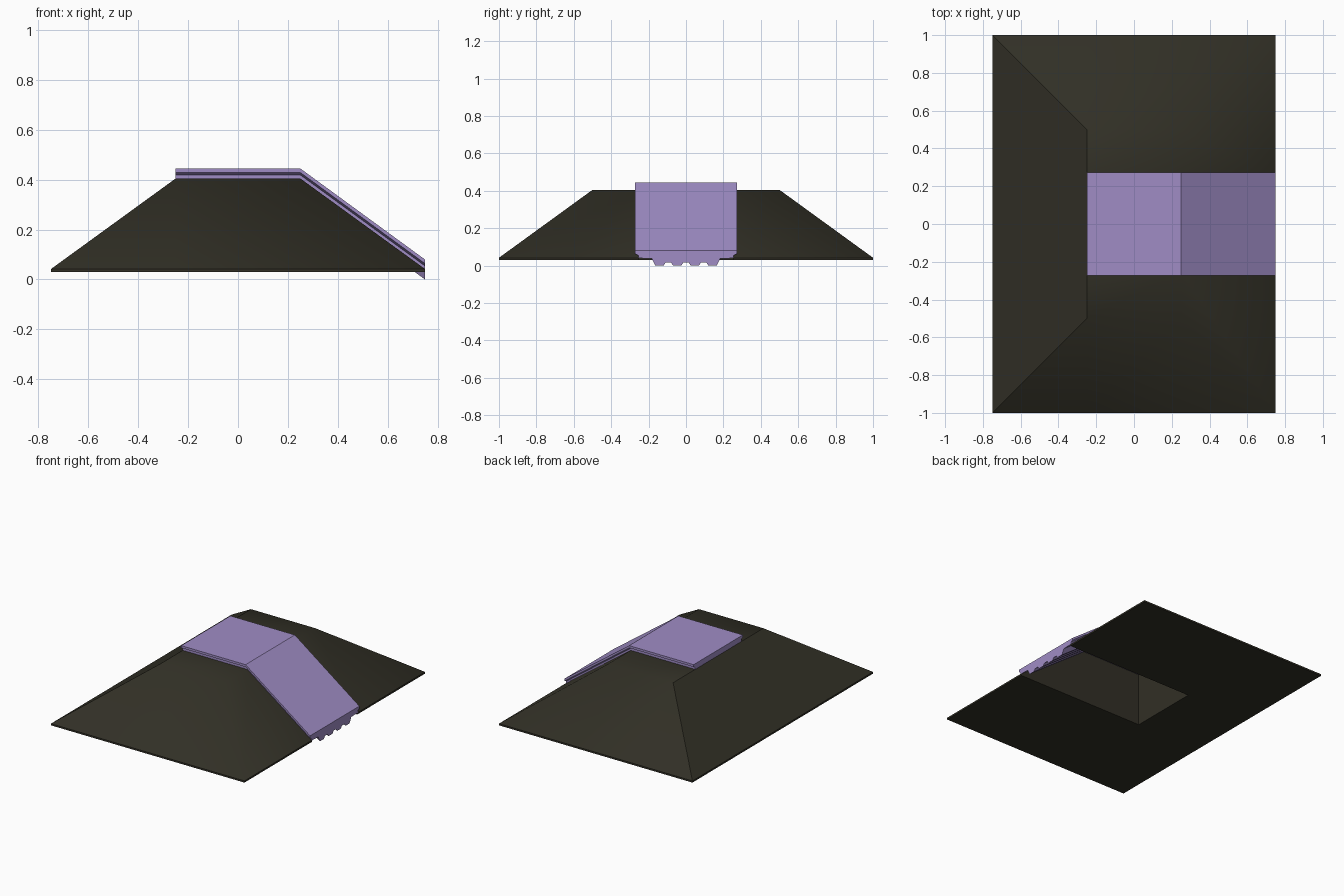
import bpy, bmesh, math
from mathutils import Vector

if "Cube" in bpy.data.objects:
    bpy.data.objects.remove(bpy.data.objects["Cube"], do_unlink=True)


def material(name, color):
    mat = bpy.data.materials.new(name)
    mat.use_nodes = True
    mat.diffuse_color = color
    mat.node_tree.nodes["Principled BSDF"].inputs["Base Color"].default_value = color
    return mat


def finish(name, bm, mat):
    bmesh.ops.recalc_face_normals(bm, faces=bm.faces)
    mesh = bpy.data.meshes.new(name)
    bm.to_mesh(mesh)
    bm.free()
    mesh.materials.append(mat)
    obj = bpy.data.objects.new(name, mesh)
    bpy.context.collection.objects.link(obj)
    return obj


def loft(bm, rings):
    """Join successive closed rings of points and cap both ends."""
    rows = [[bm.verts.new(p) for p in ring] for ring in rings]
    n = len(rows[0])
    for a, b in zip(rows, rows[1:]):
        for i in range(n):
            j = (i + 1) % n
            bm.faces.new((a[i], a[j], b[j], b[i]))
    bm.faces.new(rows[0])
    bm.faces.new(rows[-1])


olive = material("dark olive", (0.031, 0.029, 0.019, 1))
purple = material("soft purple", (0.35, 0.265, 0.56, 1))

# Sloped mound with a thin upright rim
W = 0.25  # half width of the channel
bm = bmesh.new()
loft(bm, [[(x * sx, y * sy, z) for sx, sy in ((-1, -1), (1, -1), (1, 1), (-1, 1))]
          for x, y, z in ((0.75, 1, 0.03), (0.75, 1, 0.042), (0.25, 0.5, 0.405))])

# Channel cut through the mound, open at the ramp end
for co, no in (((0, W, 0), (0, 1, 0)), ((0, -W, 0), (0, 1, 0)), ((-W, 0, 0), (1, 0, 0))):
    bmesh.ops.bisect_plane(bm, geom=bm.verts[:] + bm.edges[:] + bm.faces[:],
                           plane_co=co, plane_no=no, dist=1e-5)
inside = [f for f in bm.faces
          if abs(f.calc_center_median().y) < W - 0.01 and f.calc_center_median().x > -W + 0.01]
bmesh.ops.delete(bm, geom=inside, context='FACES')


def wall(test, axis):
    verts = [v for v in bm.verts if test(v.co)]
    mid = sum((v.co for v in verts), Vector()) / len(verts)
    verts.sort(key=lambda v: math.atan2(v.co.z - mid.z, v.co[axis] - mid[axis]))
    bm.faces.new(verts)


for side in (W, -W):
    wall(lambda c: abs(c.y - side) < 1e-4 and c.x > -W - 1e-4, 0)
wall(lambda c: abs(c.x + W) < 1e-4 and abs(c.y) < W + 1e-4, 1)

# Soft shading across the slopes, crisp at the left slope, rim and channel
bmesh.ops.recalc_face_normals(bm, faces=bm.faces)
for f in bm.faces:
    f.smooth = True
for e in bm.edges:
    steep = e.calc_face_angle(0) > math.radians(52)
    rim = any(abs(f.normal.z) < 0.1 for f in e.link_faces)
    left = any(f.normal.x < -0.3 for f in e.link_faces) and e.calc_face_angle(0) > 0.1
    e.smooth = not (steep or rim or left)
finish("mound", bm, olive)

# Half section of the cover: flat plate, bevelled lip, ribbed underside
half = [(0.273, 0), (0.273, -0.016), (0.255, -0.026), (0.255, -0.04),
        (0.183, -0.042), (0.165, -0.078)]
for centre in (0.142, 0.047):
    half += [(centre + 0.022, -0.08), (centre - 0.022, -0.08),
             (centre - 0.033, -0.063)]
    if centre > 0.1:
        half.append((centre - 0.062, -0.063))
half = [p for p in half if p != (0.165, -0.078)]
section = half + [(-y, z) for y, z in reversed(half)]

# Cover running over the flat top and down the ramp
bm = bmesh.new()
loft(bm, [[(x, y, top + z) for y, z in section]
          for x, top in ((-0.25, 0.445), (0.25, 0.445), (0.75, 0.08))])
finish("ramp_cover", bm, purple)
